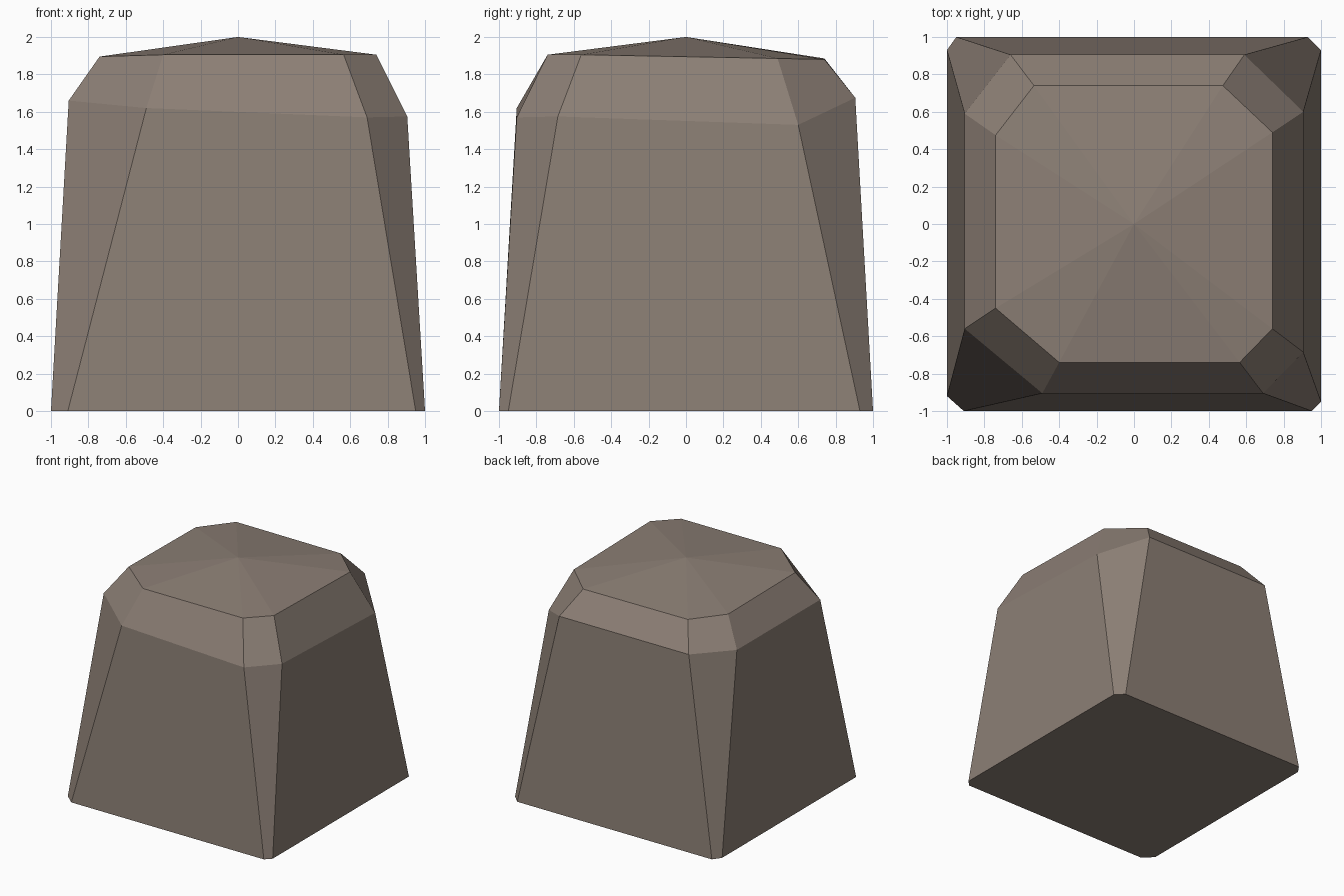
import bpy, bmesh

if "Cube" in bpy.data.objects:
    bpy.data.objects.remove(bpy.data.objects["Cube"])

# Warm grey-brown stone
stone = bpy.data.materials.new("warm_grey_stone")
stone.diffuse_color = (0.262, 0.212, 0.178, 1.0)
stone.use_nodes = True
stone.node_tree.nodes["Principled BSDF"].inputs["Base Color"].default_value = stone.diffuse_color

# Eight-sided rings, anticlockwise from the left end of the front edge
base = [(-.91, -1, 0), (.95, -1, 0), (1, -.95, 0), (1, .93, 0),
        (.93, 1, 0), (-.95, 1, 0), (-1, .93, 0), (-1, -.92, 0)]
shoulder = [(-.49, -.905, 1.62), (.69, -.905, 1.57), (.905, -.685, 1.575), (.905, .60, 1.53),
            (.59, .905, 1.675), (-.66, .905, 1.675), (-.905, .59, 1.66), (-.905, -.56, 1.66)]
rim = [(-.40, -.74, 1.905), (.565, -.74, 1.905), (.74, -.56, 1.905), (.74, .49, 1.885),
       (.475, .74, 1.88), (-.535, .74, 1.885), (-.74, .475, 1.885), (-.74, -.45, 1.895)]

bm = bmesh.new()
rings = [[bm.verts.new(p) for p in ring] for ring in (base, shoulder, rim)]
apex = bm.verts.new((0, 0, 2))

# Underside, tapering walls, bevelled shoulder and shallow crown
bm.faces.new(rings[0][::-1])
for i in range(8):
    j = (i + 1) % 8
    for low, high in zip(rings, rings[1:]):
        bm.faces.new((low[i], low[j], high[j], high[i]))
    bm.faces.new((rings[2][i], rings[2][j], apex))
bmesh.ops.recalc_face_normals(bm, faces=bm.faces)

mesh = bpy.data.meshes.new("stone_block")
bm.to_mesh(mesh)
bm.free()
mesh.materials.append(stone)
block = bpy.data.objects.new("stone_block", mesh)
bpy.context.collection.objects.link(block)
